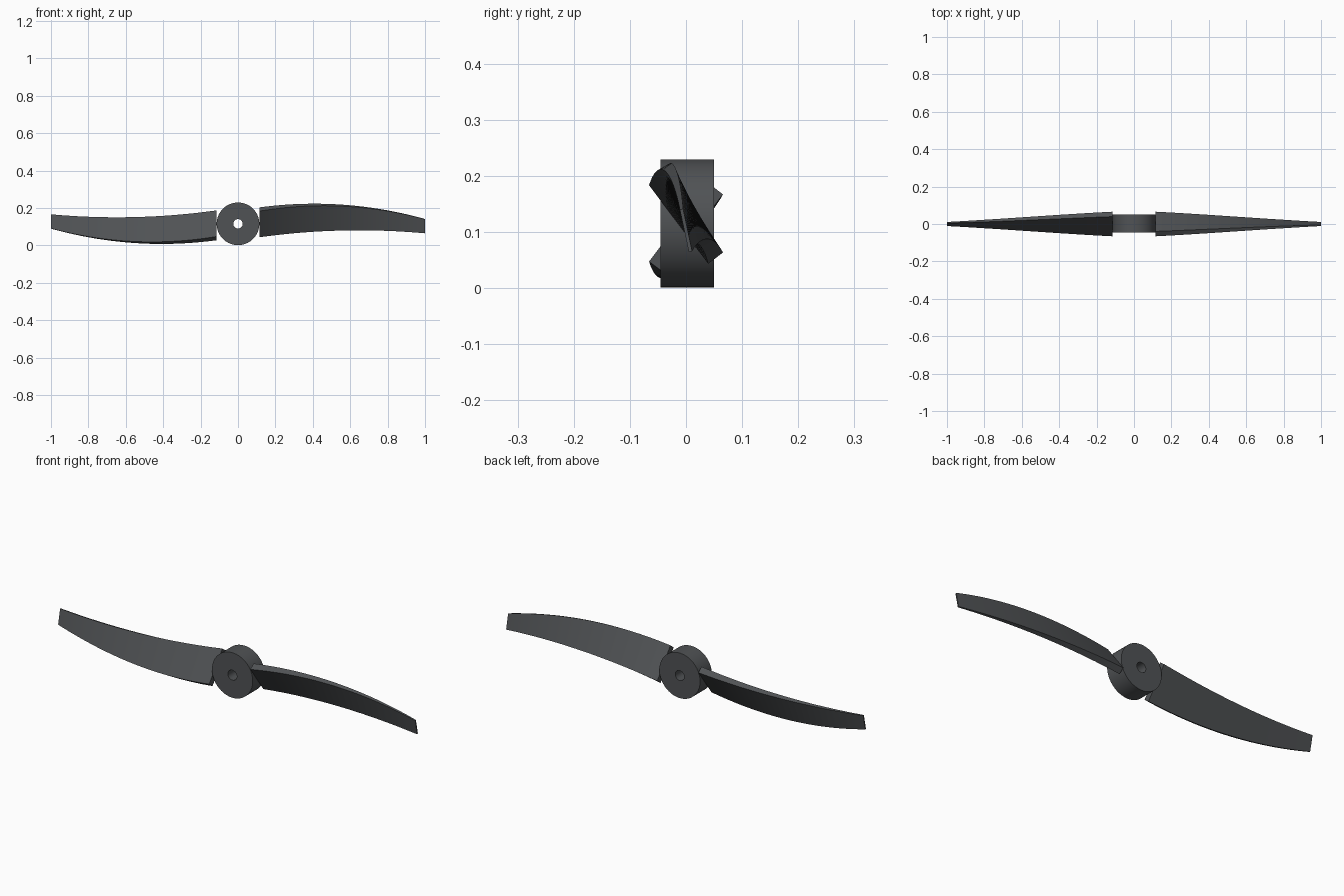
import bpy, bmesh, math
from mathutils import Matrix, Vector

if "Cube" in bpy.data.objects:
    bpy.data.objects.remove(bpy.data.objects["Cube"])

HUB_Z = 0.115


def make_object(name, bm):
    bmesh.ops.recalc_face_normals(bm, faces=bm.faces[:])
    mesh = bpy.data.meshes.new(name)
    bm.to_mesh(mesh)
    bm.free()
    obj = bpy.data.objects.new(name, mesh)
    bpy.context.collection.objects.link(obj)
    bpy.ops.object.select_all(action='DESELECT')
    obj.select_set(True)
    bpy.context.view_layer.objects.active = obj
    bpy.ops.object.shade_smooth_by_angle(angle=math.radians(30))
    return obj


# Hub: rectangular profile revolved around the y axis, leaving the shaft hole
def build_hub(outer=0.114, hole=0.025, y0=-0.045, y1=0.05, sides=96):
    bm = bmesh.new()
    profile = [(hole, y0), (outer, y0), (outer, y1), (hole, y1)]
    rings = []
    for i in range(sides):
        a = 2 * math.pi * i / sides
        rings.append([bm.verts.new((r * math.cos(a), y, HUB_Z + r * math.sin(a)))
                      for r, y in profile])
    for i in range(sides):
        a, b = rings[i], rings[(i + 1) % sides]
        for k in range(4):
            n = (k + 1) % 4
            bm.faces.new((a[k], a[n], b[n], b[k]))
    return make_object("hub", bm)


# Blade: tapering, twisting rectangular section lofted along a bowed path
def build_blade(name, turn, steps=60):
    bm = bmesh.new()
    rings = []
    for i in range(steps + 1):
        u = i / steps
        chord = 0.175 - 0.03 * u - 0.068 * u * u
        thick = 0.033 - 0.027 * u
        twist = math.radians(37 - 25 * u)
        centre = Vector((0.115 + 0.885 * u, 0,
                         0.123 + 0.1215 * u - 0.142 * u * u))
        along = Vector((0, -math.sin(twist), math.cos(twist))) * chord / 2
        across = Vector((0, math.cos(twist), math.sin(twist))) * thick / 2
        rings.append([bm.verts.new(centre + s * along + t * across)
                      for s, t in ((-1, -1), (1, -1), (1, 1), (-1, 1))])
    for a, b in zip(rings, rings[1:]):
        for k in range(4):
            n = (k + 1) % 4
            bm.faces.new((a[k], a[n], b[n], b[k]))
    bm.faces.new(rings[0])
    bm.faces.new(rings[-1])
    # Half-turn about the hub axis for the opposite blade
    bmesh.ops.rotate(bm, verts=bm.verts[:], cent=(0, 0, HUB_Z),
                     matrix=Matrix.Rotation(turn, 3, 'Y'))
    return make_object(name, bm)


parts = [build_hub(),
         build_blade("right_blade", 0),
         build_blade("left_blade", math.pi)]

# Dark grey plastic
mat = bpy.data.materials.new("dark_grey")
mat.diffuse_color = (0.08, 0.085, 0.09, 1)
mat.use_nodes = True
mat.node_tree.nodes["Principled BSDF"].inputs["Base Color"].default_value = mat.diffuse_color
for part in parts:
    part.data.materials.append(mat)
